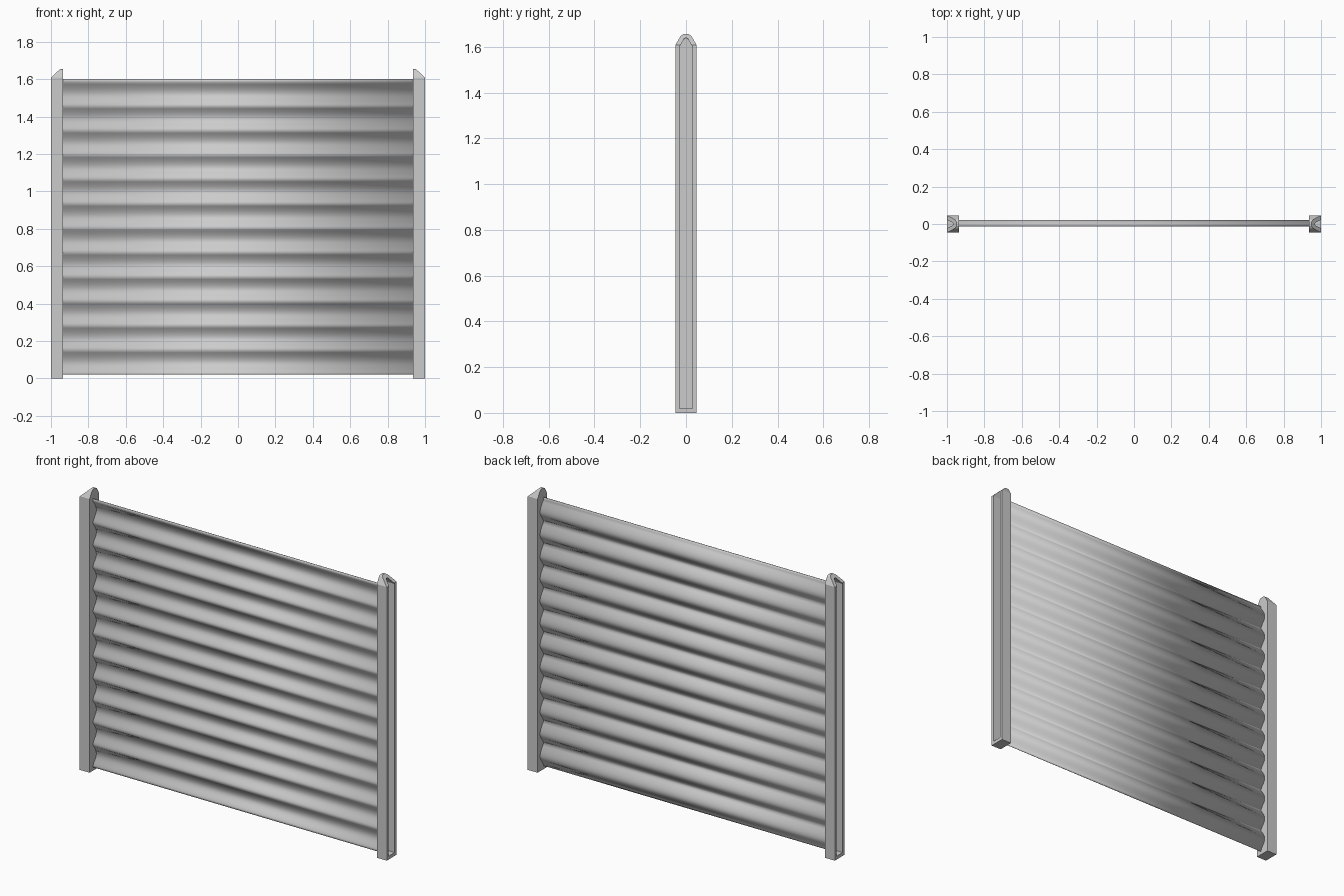
import bpy
import bmesh
import math
from mathutils import Vector

cube = bpy.data.objects.get("Cube")
if cube:
    bpy.data.objects.remove(cube, do_unlink=True)

steel = bpy.data.materials.new("grey steel")
steel.use_nodes = True
grey = (0.6, 0.6, 0.6, 1)
steel.diffuse_color = grey
steel.node_tree.nodes["Principled BSDF"].inputs["Base Color"].default_value = grey


def finish(bm, name):
    bmesh.ops.recalc_face_normals(bm, faces=bm.faces)
    mesh = bpy.data.meshes.new(name)
    bm.to_mesh(mesh)
    bm.free()
    mesh.materials.append(steel)
    obj = bpy.data.objects.new(name, mesh)
    bpy.context.collection.objects.link(obj)
    return obj


def symmetric(half):
    """Complete a right-hand (y, z) outline with its mirror image."""
    return half + [(-y, z) for y, z in reversed(half)]


# Side rails: pointed channels, hollow on the outside, with a sloped top
OUTER = symmetric([(0.045, 0), (0.045, 1.61), (0.023, 1.648), (0.012, 1.655)])
INNER = symmetric([(0.028, 0.02), (0.028, 1.6), (0.008, 1.635), (0.004, 1.638)])
X_IN, X_WEB, X_OUT = 0.935, 0.95, 1.0


def make_rail(name, side):
    bm = bmesh.new()

    def ring(outline, x):
        return [bm.verts.new((x, y, z)) for y, z in outline]

    rings = [ring(OUTER, X_IN), ring(OUTER, X_OUT),
             ring(INNER, X_OUT), ring(INNER, X_WEB)]
    count = len(OUTER)
    for a, b in zip(rings, rings[1:]):
        for i in range(count):
            j = (i + 1) % count
            bm.faces.new((a[i], a[j], b[j], b[i]))
    bm.faces.new(rings[0])
    bm.faces.new(rings[-1])
    bmesh.ops.recalc_face_normals(bm, faces=bm.faces)
    # Slice off the outer top corner and close the cut
    cut = bmesh.ops.bisect_plane(
        bm, geom=bm.verts[:] + bm.edges[:] + bm.faces[:],
        plane_co=Vector((X_OUT, 0, 1.608)), plane_no=Vector((0.047, 0, 0.05)),
        clear_outer=True)
    edges = [e for e in cut["geom_cut"] if isinstance(e, bmesh.types.BMEdge)]
    bmesh.ops.holes_fill(bm, edges=edges, sides=0)
    for v in bm.verts:
        v.co.x *= side
    return finish(bm, name)


make_rail("left_rail", 1)
make_rail("right_rail", -1)

# Curtain: twelve identical curved slats, bulging to the back
SLATS, STEPS = 12, 12
BOTTOM, TOP = 0.02, 1.585
PITCH = (TOP - BOTTOM) / SLATS
Y_FRONT, DEPTH = -0.012, 0.032


def bulge(t):
    """Round upper half, easing into a flat tail at the lower edge."""
    if t < 0.5:
        return math.sin(math.pi * t)
    return 0.5 - 0.5 * math.cos(2 * math.pi * t)


profile = [(Y_FRONT, TOP + 0.015)]
for s in range(SLATS):
    for k in range(STEPS):
        t = k / STEPS
        profile.append((Y_FRONT + DEPTH * bulge(t), TOP - (s + t) * PITCH))
profile.append((Y_FRONT, BOTTOM))

bm = bmesh.new()
rows = [[bm.verts.new((x, y, z)) for x in (-0.945, 0.945)] for y, z in profile]
for a, b in zip(rows, rows[1:]):
    bm.faces.new((a[0], b[0], b[1], a[1]))
curtain = finish(bm, "slat_curtain")
thick = curtain.modifiers.new("sheet thickness", "SOLIDIFY")
thick.thickness = 0.003
thick.offset = 0

bpy.ops.object.select_all(action="DESELECT")
curtain.select_set(True)
bpy.context.view_layer.objects.active = curtain
bpy.ops.object.shade_smooth_by_angle(angle=math.radians(25))
